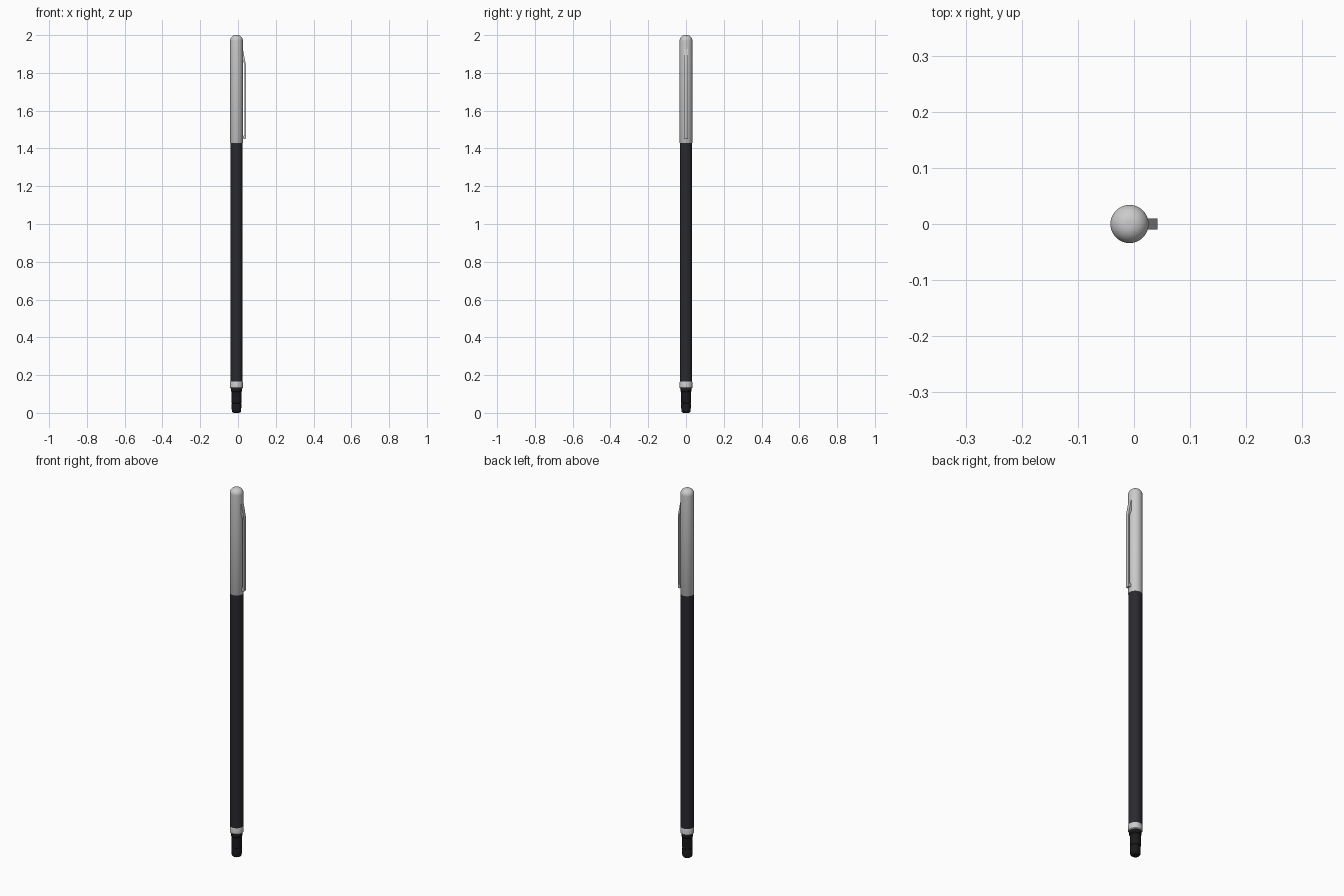
import bpy, bmesh, math

if "Cube" in bpy.data.objects:
    bpy.data.objects.remove(bpy.data.objects["Cube"])

CX = -0.008  # barrel axis; the clip sticks out on +x


def material(name, rgb):
    m = bpy.data.materials.new(name)
    m.diffuse_color = (*rgb, 1)
    m.use_nodes = True
    m.node_tree.nodes["Principled BSDF"].inputs["Base Color"].default_value = m.diffuse_color
    return m


def finish(name, bm, mat=None):
    bmesh.ops.recalc_face_normals(bm, faces=bm.faces)
    me = bpy.data.meshes.new(name)
    bm.to_mesh(me)
    bm.free()
    ob = bpy.data.objects.new(name, me)
    bpy.context.collection.objects.link(ob)
    if mat:
        me.materials.append(mat)
    bpy.ops.object.select_all(action='DESELECT')
    bpy.context.view_layer.objects.active = ob
    ob.select_set(True)
    bpy.ops.object.shade_smooth_by_angle(angle=math.radians(35))
    return ob


def lathe(name, profile, mat=None, sides=48):
    """Spin a list of (radius, z) points around the barrel axis."""
    bm = bmesh.new()
    verts = [bm.verts.new((CX + r, 0, z)) for r, z in profile]
    edges = [bm.edges.new(p) for p in zip(verts, verts[1:])]
    bmesh.ops.spin(bm, geom=verts + edges, cent=(CX, 0, 0), axis=(0, 0, 1),
                   angle=math.tau, steps=sides)
    bmesh.ops.remove_doubles(bm, verts=bm.verts, dist=1e-5)
    return finish(name, bm, mat)


def arc(r, z, radius, a0, a1, n=8):
    """Rounded corner points centred at (r, z), angles in degrees."""
    return [(r + radius * math.cos(math.radians(a0 + (a1 - a0) * i / n)),
             z + radius * math.sin(math.radians(a0 + (a1 - a0) * i / n)))
            for i in range(n + 1)]


black = material("barrel_black", (0.022, 0.022, 0.028))
rubber = material("tip_rubber", (0.01, 0.01, 0.012))

# Rubber tip with a rounded end and a shallow groove
lathe("tip", [(0, 0)] + arc(0.013, 0.012, 0.012, -90, 0)
      + [(0.0255, 0.046), (0.0245, 0.048), (0.0245, 0.05), (0.026, 0.052),
         (0.026, 0.11), (0.029, 0.114), (0.029, 0.135), (0, 0.135)], rubber)

# Metal ring
lathe("ring", [(0, 0.13), (0.031, 0.13), (0.034, 0.134),
               (0.034, 0.162), (0.033, 0.165), (0, 0.165)])

# Barrel
lathe("barrel", [(0, 0.164), (0.033, 0.164), (0.033, 1.435), (0, 1.435)], black)

# Cap with a domed top
lathe("cap", [(0, 1.428), (0.033, 1.428), (0.034, 1.43)]
      + arc(0.004, 1.97, 0.03, 0, 90, 12) + [(0, 2.0)])

# Pocket clip: side outline in x, z extruded across y
outline = [(0.022, 1.935), (0.027, 1.92), (0.038, 1.862), (0.042, 1.84),
           (0.042, 1.456), (0.040, 1.45), (0.030, 1.45), (0.027, 1.456),
           (0.027, 1.463), (0.030, 1.468), (0.035, 1.47),
           (0.035, 1.835), (0.031, 1.855), (0.022, 1.87)]
bm = bmesh.new()
face = bm.faces.new([bm.verts.new((x, -0.01, z)) for x, z in outline])
new = bmesh.ops.extrude_face_region(bm, geom=[face])["geom"]
bmesh.ops.translate(bm, vec=(0, 0.02, 0),
                    verts=[g for g in new if isinstance(g, bmesh.types.BMVert)])
clip = finish("clip", bm)
